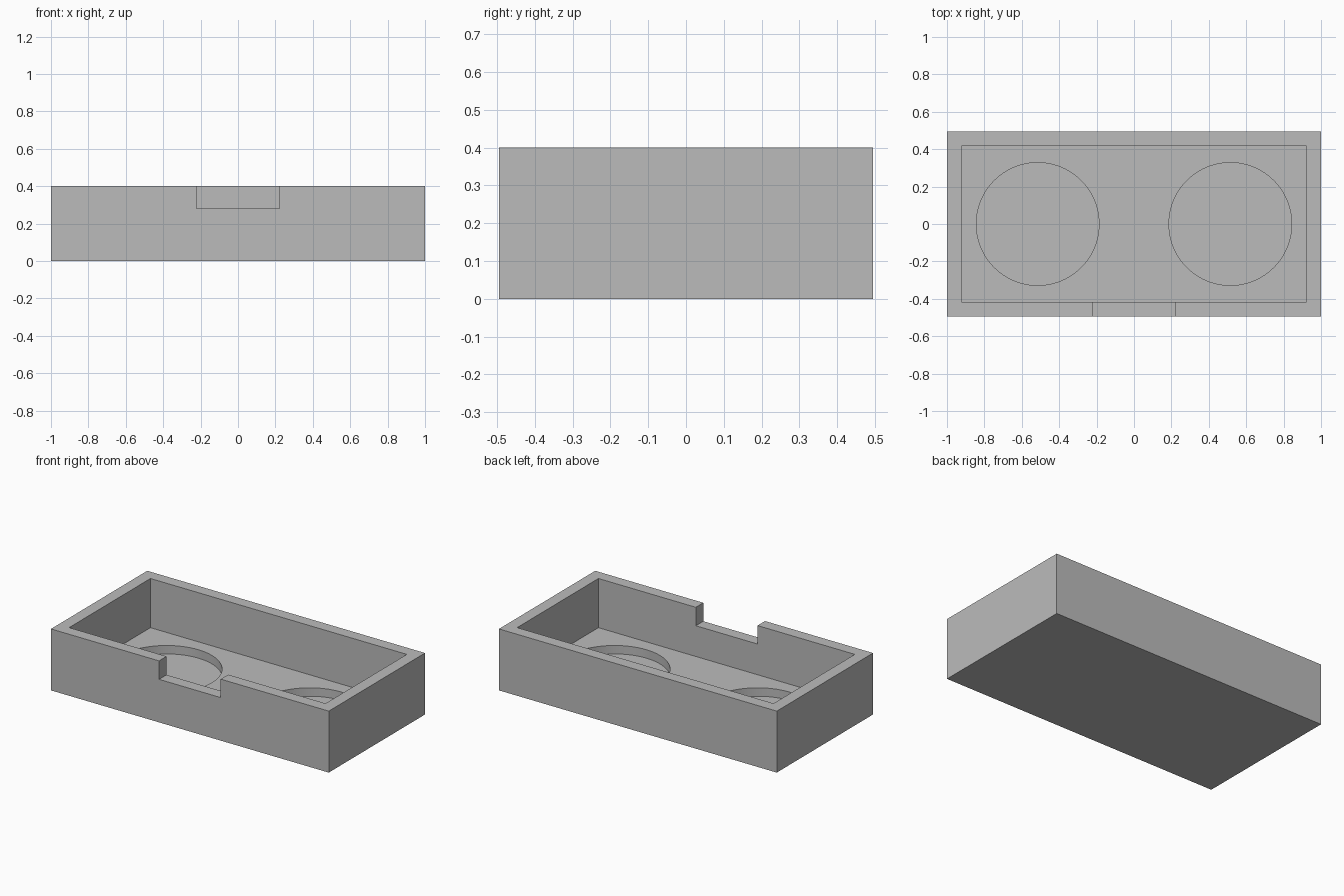
import bpy
import math

cube = bpy.data.objects.get("Cube")
if cube:
    bpy.data.objects.remove(cube, do_unlink=True)

LENGTH, DEPTH, HEIGHT = 2.0, 0.99, 0.4
WALL = 0.077
FLOOR = 0.08
POCKET_FLOOR = 0.025
POCKET_X, POCKET_RADIUS = 0.515, 0.328
NOTCH_WIDTH, NOTCH_BOTTOM = 0.444, 0.28
OVER = 0.1  # how far cutters pass the surface

grey = bpy.data.materials.new("plain_grey")
grey.use_nodes = True
colour = (0.5, 0.5, 0.5, 1)
grey.diffuse_color = colour
grey.node_tree.nodes["Principled BSDF"].inputs["Base Color"].default_value = colour


def box(name, x, y, z):
    """Box spanning the given (low, high) ranges."""
    spans = (x, y, z)
    bpy.ops.mesh.primitive_cube_add(size=1, location=[(a + b) / 2 for a, b in spans])
    ob = bpy.context.object
    ob.name = name
    ob.scale = [b - a for a, b in spans]
    bpy.ops.object.transform_apply(location=True, rotation=False, scale=True)
    ob.data.materials.append(grey)
    return ob


def cut(target, cutter):
    """Subtract the cutter from the target, then discard it."""
    cutter.hide_render = True
    mod = target.modifiers.new("cut", "BOOLEAN")
    mod.operation = "DIFFERENCE"
    mod.solver = "EXACT"
    mod.object = cutter
    bpy.context.view_layer.objects.active = target
    bpy.ops.object.modifier_apply(modifier=mod.name)
    bpy.data.objects.remove(cutter, do_unlink=True)


# Solid block for the tray
hx, hy = LENGTH / 2, DEPTH / 2
tray = box("tray", (-hx, hx), (-hy, hy), (0, HEIGHT))

# Main cavity
ix, iy = hx - WALL, hy - WALL
cut(tray, box("cavity_cutter", (-ix, ix), (-iy, iy), (FLOOR, HEIGHT + OVER)))

# Notch in the front wall
nx = NOTCH_WIDTH / 2
cut(tray, box("notch_cutter", (-nx, nx), (-hy - OVER, -iy + OVER),
              (NOTCH_BOTTOM, HEIGHT + OVER)))

# Two round pockets in the floor
for side in (-1, 1):
    bpy.ops.mesh.primitive_cylinder_add(
        vertices=96, radius=POCKET_RADIUS, depth=OVER,
        location=(side * POCKET_X, 0, POCKET_FLOOR + OVER / 2))
    pocket = bpy.context.object
    pocket.name = "pocket_cutter"
    pocket.data.materials.append(grey)
    cut(tray, pocket)

# Smooth pocket walls, crisp edges elsewhere
bpy.ops.object.select_all(action="DESELECT")
tray.select_set(True)
bpy.context.view_layer.objects.active = tray
bpy.ops.object.shade_smooth_by_angle(angle=math.radians(30))
